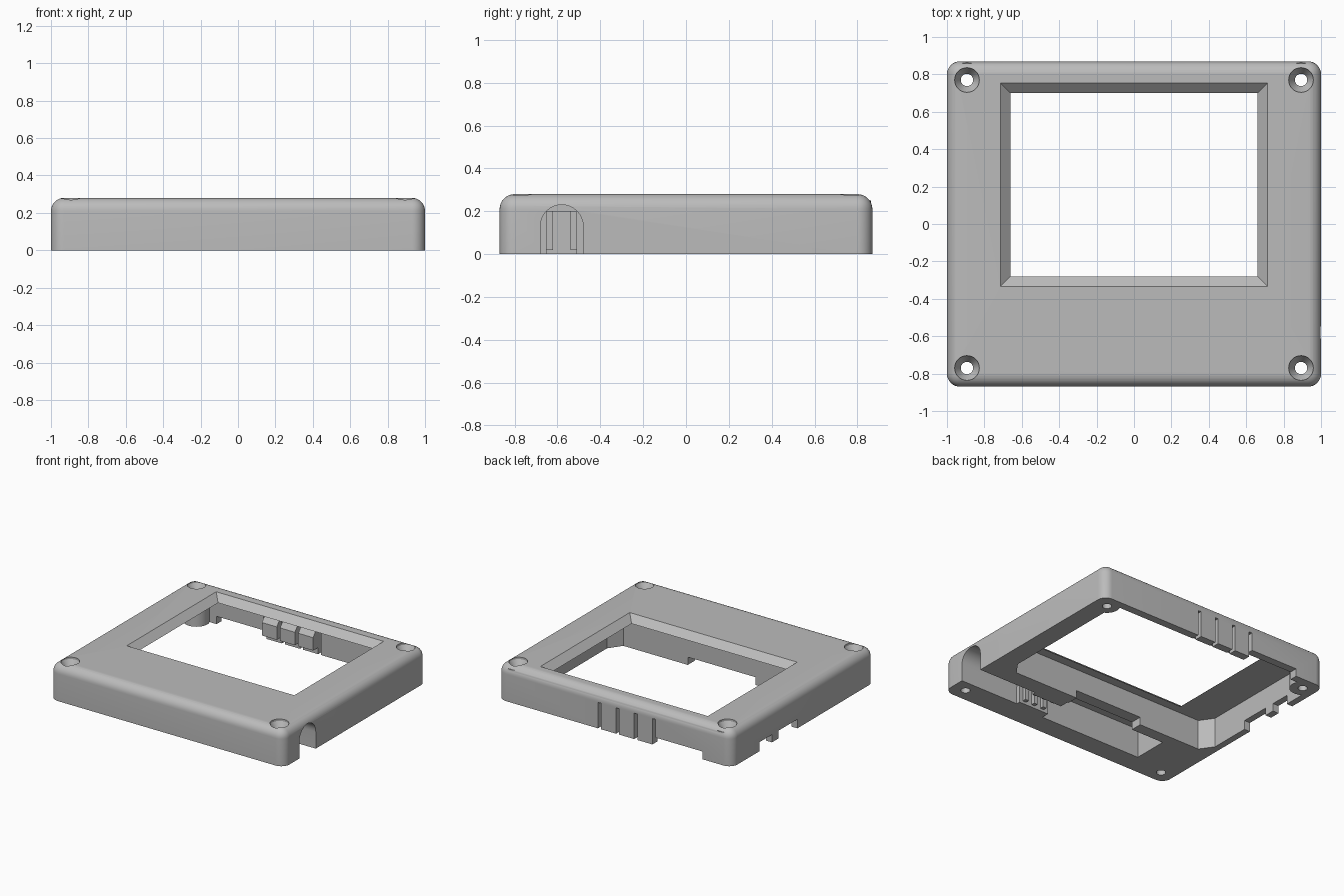
import bpy, bmesh
from math import sin, cos, pi, radians

if "Cube" in bpy.data.objects:
    bpy.data.objects.remove(bpy.data.objects["Cube"], do_unlink=True)

grey = bpy.data.materials.new("plain_grey")
grey.use_nodes = True
grey.diffuse_color = (0.5, 0.5, 0.5, 1)
grey.node_tree.nodes["Principled BSDF"].inputs["Base Color"].default_value = (0.5, 0.5, 0.5, 1)


def make(name, bm):
    bmesh.ops.recalc_face_normals(bm, faces=bm.faces)
    mesh = bpy.data.meshes.new(name)
    bm.to_mesh(mesh)
    bm.free()
    mesh.materials.append(grey)
    ob = bpy.data.objects.new(name, mesh)
    bpy.context.scene.collection.objects.link(ob)
    return ob


def loft(name, rings):
    """Solid skinned through rings of matching points."""
    bm = bmesh.new()
    loops = [[bm.verts.new(p) for p in ring] for ring in rings]
    n = len(loops[0])
    for a, b in zip(loops, loops[1:]):
        for i in range(n):
            j = (i + 1) % n
            bm.faces.new((a[i], a[j], b[j], b[i]))
    bm.faces.new(loops[0])
    bm.faces.new(loops[-1])
    return make(name, bm)


def rect(x0, x1, y0, y1, z):
    return [(x0, y0, z), (x1, y0, z), (x1, y1, z), (x0, y1, z)]


def box(name, x0, x1, y0, y1, z0, z1):
    return loft(name, [rect(x0, x1, y0, y1, z0), rect(x0, x1, y0, y1, z1)])


def circle(x, y, r, z, n=32):
    return [(x + r * cos(2 * pi * i / n), y + r * sin(2 * pi * i / n), z) for i in range(n)]


def boolean(target, tool, operation):
    mod = target.modifiers.new("shape", 'BOOLEAN')
    mod.operation = operation
    mod.solver = 'EXACT'
    mod.object = tool
    bpy.context.view_layer.objects.active = target
    bpy.ops.object.modifier_apply(modifier=mod.name)
    bpy.data.objects.remove(tool, do_unlink=True)


def cut(tool):
    boolean(cover, tool, 'DIFFERENCE')


def add(tool):
    boolean(cover, tool, 'UNION')


# Outer shell with rounded corners and a rounded top edge
H, X, Y, LIP = 0.28, 1.0, 0.87, 0.23
bm = bmesh.new()
bmesh.ops.create_cube(bm, size=1)
for v in bm.verts:
    v.co = (v.co.x * 2 * X, v.co.y * 2 * Y, (v.co.z + 0.5) * H)
edges = [e for e in bm.edges if max(v.co.z for v in e.verts) > H / 2]
bmesh.ops.bevel(bm, geom=edges, offset=0.07, segments=8, profile=0.5, affect='EDGES')
cover = make("display_cover", bm)

# Main cavity under the plate, with chamfered front corners
x0, x1, y0, y1 = -0.95, 0.85, -0.35, 0.81
outline = [(x0 + 0.07, y0), (x1 - 0.07, y0), (x1, y0 + 0.1), (x1, y1), (x0, y1), (x0, y0 + 0.1)]
cut(loft("cavity", [[(x, y, z) for x, y in outline] for z in (-0.1, LIP)]))

# Front pocket and the lowered rib beside it
cut(box("pocket", -0.63, 0.24, -0.71, -0.44, -0.1, LIP - 0.005))
cut(box("rib_gap", -0.35, 0.23, -0.46, -0.33, -0.1, 0.06))

# Arched cable entry on one side, narrowing into a clamp slot
arch = [(-0.68, -0.1), (-0.48, -0.1)]
arch += [(-0.58 + 0.1 * cos(a * pi / 16), 0.13 + 0.1 * sin(a * pi / 16)) for a in range(17)]
cut(loft("cable_entry", [[(x, y, z) for y, z in arch] for x in (0.5, 1.1)]))
cut(box("clamp_slot", 0.2, 0.55, -0.65, -0.51, -0.1, 0.2))
for i in range(3):
    x = 0.28 + 0.08 * i
    add(box("clamp_tooth", x, x + 0.03, -0.66, -0.62, 0.02, 0.21))
    add(box("clamp_tooth", x, x + 0.03, -0.54, -0.50, 0.02, 0.21))

# Window with a sloped surround
cut(loft("window", [rect(-0.66, 0.66, -0.28, 0.70, 0.15),
                    rect(-0.66, 0.66, -0.28, 0.70, LIP),
                    rect(-0.726, 0.726, -0.346, 0.766, H + 0.01)]))

# Slots that free three push tabs in the back wall
slots = [0.13 - 0.155 * i for i in range(4)]
for x in slots:
    cut(box("tab_slot", x - 0.013, x + 0.013, 0.78, 0.95, -0.1, 0.2))
for a, b in zip(slots, slots[1:]):
    left, right = b + 0.014, a - 0.014
    side = [(0.82, 0.05), (0.75, 0.05), (0.75, 0.15), (0.79, 0.2), (0.82, 0.2)]
    add(loft("push_block", [[(x, y, z) for y, z in side] for x in (left, right)]))

# Connector notches in the lower edges of the back and left walls
cut(box("back_notch", -0.75, slots[-1], 0.78, 0.95, -0.1, 0.06))
cut(box("side_notch", -1.1, -0.9, 0.38, 0.53, -0.1, 0.07))
cut(box("side_notch", -1.1, -0.9, 0.07, 0.30, -0.1, 0.07))
cut(box("tooth_trim", -1.1, -0.9, 0.29, 0.39, -0.1, 0.01))

# Screw bosses, then countersunk screw holes
for sx in (-1, 1):
    x = sx * 0.893
    add(loft("screw_boss", [circle(x, 0.77, 0.093, z) for z in (0.0, 0.25)]))
for sx in (-1, 1):
    for sy in (-1, 1):
        x, y = sx * 0.893, sy * 0.77
        cut(loft("screw_hole", [circle(x, y, 0.033, -0.1), circle(x, y, 0.033, 0.21),
                                circle(x, y, 0.066, 0.265), circle(x, y, 0.066, 0.35)]))

# Smooth the rounded faces and keep the machined edges crisp
bpy.ops.object.select_all(action='DESELECT')
cover.select_set(True)
bpy.context.view_layer.objects.active = cover
bpy.ops.object.shade_smooth_by_angle(angle=radians(30))
